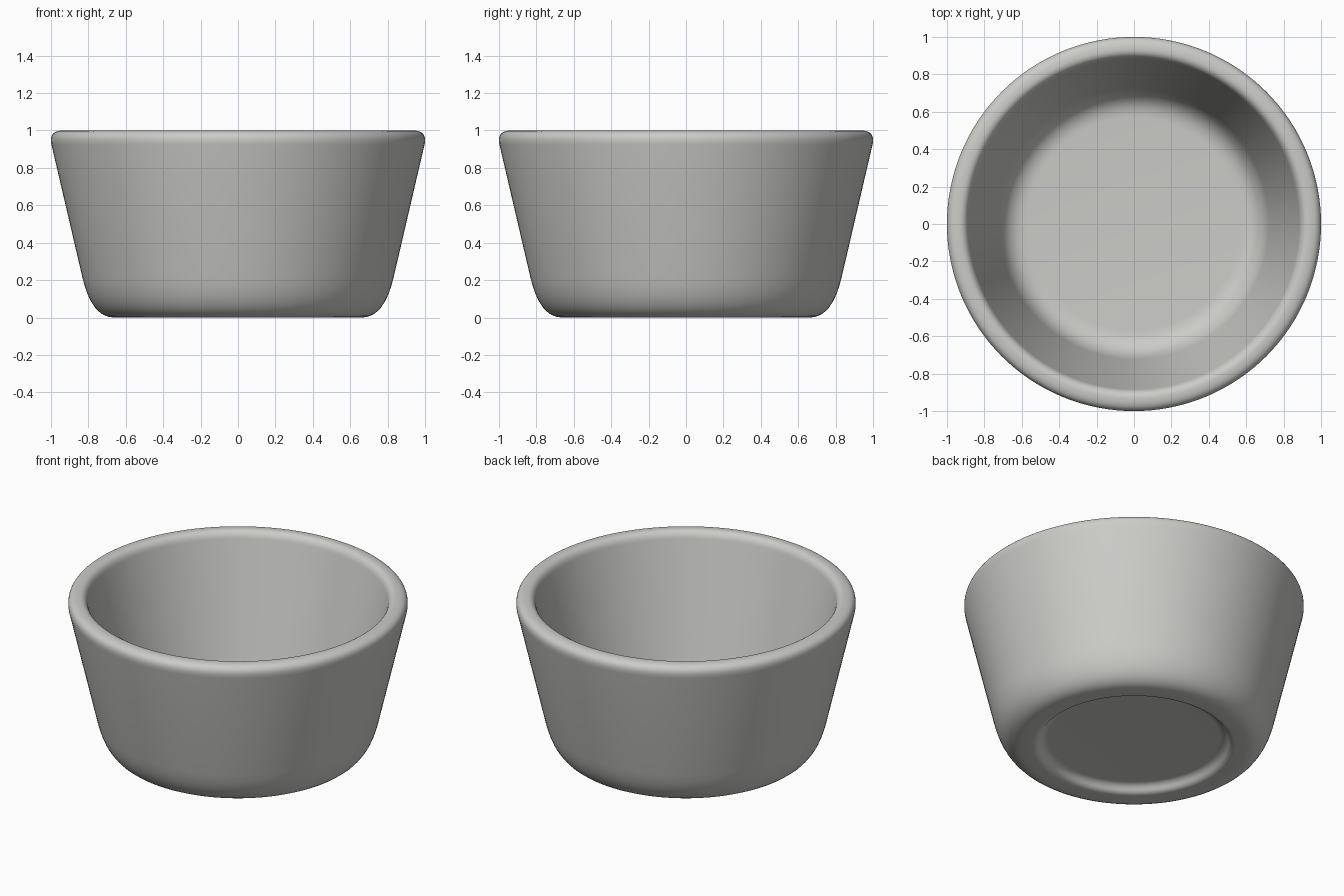
import bpy
import bmesh
import math
from mathutils import Vector

cube = bpy.data.objects.get("Cube")
if cube:
    bpy.data.objects.remove(cube)

SIDES = 128
STEPS = 10

glaze = bpy.data.materials.new("pale grey glaze")
glaze.use_nodes = True
colour = (0.6, 0.6, 0.58, 1)
glaze.diffuse_color = colour
glaze.node_tree.nodes["Principled BSDF"].inputs["Base Color"].default_value = colour


def rounded(corners):
    """Soften each corner (radius, height, trim before, trim after)."""
    path = [Vector(c[:2]) for c in corners]
    out = [path[0]]
    for i in range(1, len(path) - 1):
        p = path[i]
        a = p + (path[i - 1] - p).normalized() * corners[i][2]
        b = p + (path[i + 1] - p).normalized() * corners[i][3]
        for s in range(STEPS + 1):
            t = s / STEPS
            out.append(a * (1 - t) ** 2 + p * 2 * t * (1 - t) + b * t * t)
    out.append(path[-1])
    return out


# Cross-section from the underside centre, round the wall, to the inner floor
profile = rounded([
    (0, 0.05),
    (0.535, 0.05, 0.03, 0.03),      # recess under the base
    (0.575, 0, 0.025, 0.025),       # foot ring
    (0.782, 0, 0.12, 0.22),         # outer base curve
    (1.015, 1, 0.08, 0.08),         # outer lip
    (0.895, 1, 0.04, 0.05),         # inner lip
    (0.69, 0.11, 0.15, 0.12),       # inner base curve
    (0, 0.11),
])

# Spin the cross-section into the bowl
bm = bmesh.new()
verts = [bm.verts.new((p.x, 0, p.y)) for p in profile]
edges = [bm.edges.new(pair) for pair in zip(verts, verts[1:])]
bmesh.ops.spin(bm, geom=verts + edges, cent=(0, 0, 0), axis=(0, 0, 1),
               angle=math.tau, steps=SIDES, use_merge=True)
bmesh.ops.remove_doubles(bm, verts=bm.verts, dist=0.0001)
bmesh.ops.recalc_face_normals(bm, faces=bm.faces)
mesh = bpy.data.meshes.new("bowl")
bm.to_mesh(mesh)
bm.free()
mesh.materials.append(glaze)
bowl = bpy.data.objects.new("bowl", mesh)
bpy.context.collection.objects.link(bowl)

bpy.ops.object.select_all(action="DESELECT")
bowl.select_set(True)
bpy.context.view_layer.objects.active = bowl
bpy.ops.object.shade_smooth_by_angle(angle=math.radians(40))
